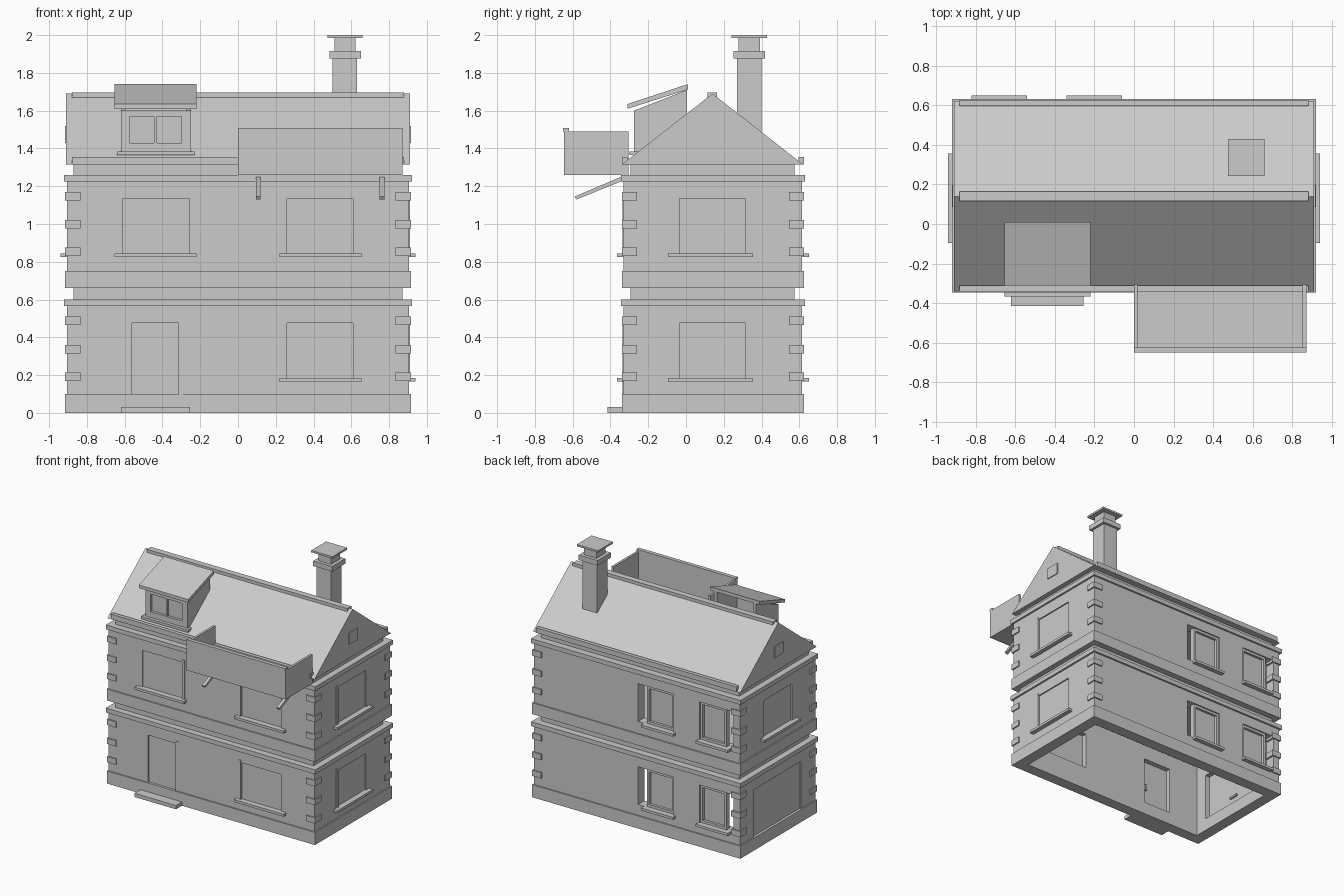
import bpy
import bmesh
from mathutils import Matrix, Vector

old = bpy.data.objects.get("Cube")
if old:
    bpy.data.objects.remove(old, do_unlink=True)

stone = bpy.data.materials.new("stone_grey")
stone.use_nodes = True
GREY = (0.6, 0.6, 0.6, 1)
stone.diffuse_color = GREY
stone.node_tree.nodes["Principled BSDF"].inputs["Base Color"].default_value = GREY


def finish(name, bm):
    bmesh.ops.recalc_face_normals(bm, faces=bm.faces)
    mesh = bpy.data.meshes.new(name)
    bm.to_mesh(mesh)
    bm.free()
    mesh.materials.append(stone)
    ob = bpy.data.objects.new(name, mesh)
    bpy.context.collection.objects.link(ob)
    return ob


def boxes(name, items):
    """One object from boxes given as (x0, x1, y0, y1, z0, z1)."""
    bm = bmesh.new()
    for x0, x1, y0, y1, z0, z1 in items:
        centre = Vector((x0 + x1, y0 + y1, z0 + z1)) / 2
        size = (abs(x1 - x0), abs(y1 - y0), abs(z1 - z0), 1)
        bmesh.ops.create_cube(bm, size=1, matrix=Matrix.Translation(centre) @ Matrix.Diagonal(size))
    return finish(name, bm)


def extrude_x(name, profile, spans):
    """Extrude a (y, z) profile along x over each span."""
    bm = bmesh.new()
    for x0, x1 in spans:
        face = bm.faces.new([bm.verts.new((x0, y, z)) for y, z in profile])
        ext = bmesh.ops.extrude_face_region(bm, geom=[face])
        moved = [v for v in ext["geom"] if isinstance(v, bmesh.types.BMVert)]
        bmesh.ops.translate(bm, verts=moved, vec=(x1 - x0, 0, 0))
    return finish(name, bm)


# Wall faces: half width, front, back, thickness
W, F, B, T = 0.905, -0.33, 0.615, 0.08


def on_wall(side, u0, u1, d0, d1, z0, z1):
    """Box on a wall: u along it, d inward from its outer face."""
    if side == "front":
        return (u0, u1, F + d0, F + d1, z0, z1)
    if side == "back":
        return (u0, u1, B - d0, B - d1, z0, z1)
    s = 1 if side == "right" else -1
    return (s * (W - d0), s * (W - d1), u0, u1, z0, z1)


def ring(over, thick, z0, z1):
    """Four boxes running round the house, projecting by over."""
    x, f, b = W + over, F - over, B + over
    return [(-x, x, f, f + thick, z0, z1), (-x, x, b - thick, b, z0, z1),
            (-x, -x + thick, f + thick, b - thick, z0, z1),
            (x - thick, x, f + thick, b - thick, z0, z1)]


def wall(side, z0, z1, openings):
    """Wall pieces left around (u0, u1, bottom, top) openings."""
    start, end = (-W, W) if side in ("front", "back") else (F + T, B - T)
    parts, u = [], start
    for a, b, low, high in sorted(openings):
        parts.append(on_wall(side, u, a, 0, T, z0, z1))
        parts.append(on_wall(side, a, b, 0, T, high, z1))
        if low > z0:
            parts.append(on_wall(side, a, b, 0, T, z0, low))
        u = b
    parts.append(on_wall(side, u, end, 0, T, z0, z1))
    return parts


def storey(tag, base, ground):
    sill, head = base + 0.185, base + 0.475
    foot = base + (0.1 if ground else 0.09)
    top = base + 0.565
    boxes(tag + "_plinth", ring(0.01, 0.09, base, foot))
    boxes(tag + "_cornice", ring(0.015, 0.09, top, top + 0.035))
    boxes(tag + "_recessed_band", [(-0.87, 0.87, F + 0.035, B - 0.04, top + 0.03, top + 0.1)])

    # Openings with the panel that fills each one
    left = (-0.15, 0.44, foot, head) if ground else (-0.035, 0.315, sill, head)
    door = (-0.56, -0.315, foot, head) if ground else (-0.61, -0.26, sill, head)
    full = {"front": [door, (0.26, 0.61, sill, head)],
            "right": [(-0.035, 0.315, sill, head)], "left": [left]}
    walls, panels = [], []
    for side, openings in full.items():
        walls += wall(side, foot, top, openings)
        panels += [on_wall(side, a, b, 0.01, 0.04, lo, hi) for a, b, lo, hi in openings]
    walls += wall("back", foot, top, [(-0.32, -0.01, sill, head + 0.01),
                                      (-0.85, -0.55, sill, head + 0.01)])
    boxes(tag + "_walls", walls)
    boxes(tag + "_window_and_door_panels", panels)

    # Narrow framed rear windows, leaving an open slot beside each
    frames = []
    for a, b in ((-0.32, -0.08), (-0.78, -0.55)):
        frames.append(on_wall("back", a, b, 0.03, 0.05, sill, head + 0.01))
        for u in (a, b - 0.02):
            frames.append(on_wall("back", u, u + 0.02, 0.01, 0.05, sill, head + 0.01))
        for z in (sill, head - 0.01):
            frames.append(on_wall("back", a, b, 0.01, 0.05, z, z + 0.02))
    boxes(tag + "_rear_windows", frames)

    # Sills
    sills = [("front", 0.22, 0.655), ("right", -0.095, 0.355),
             ("back", -0.34, -0.06), ("back", -0.82, -0.54)]
    if not ground:
        sills += [("front", -0.655, -0.22), ("left", -0.095, 0.355)]
    boxes(tag + "_sills", [on_wall(s, a, b, -0.035, 0.02, sill - 0.02, sill) for s, a, b in sills])

    # Slim jamb strips
    jambs = [("front", 0.235, 0.258, sill), ("right", -0.06, -0.037, sill)]
    jambs.append(("front", -0.313, -0.29, foot) if ground else ("front", -0.258, -0.235, sill))
    boxes(tag + "_jambs", [on_wall(s, a, b, -0.005, 0.01, z, head + 0.02) for s, a, b, z in jambs])

    # Corner quoins
    quoins = []
    for z in (base + 0.17, base + 0.315, base + 0.465):
        for x in (-W - 0.01, W - 0.07):
            for y in (F - 0.01, B - 0.07):
                quoins.append((x, x + 0.08, y, y + 0.08, z, z + 0.045))
    boxes(tag + "_quoins", quoins)


storey("ground_floor", 0, True)
storey("upper_floor", 0.66, False)

# Door step and inside handles
boxes("door_step", [(-0.62, -0.255, -0.415, F, 0, 0.03)])
boxes("door_handles", [on_wall("front", -0.36, -0.345, 0.04, 0.055, 0.23, 0.28),
                       on_wall("left", 0.1, 0.18, 0.04, 0.055, 0.17, 0.185)])

# Main roof, ridge, gutters and gable vents
extrude_x("main_roof", [(-0.34, 1.315), (0.62, 1.315), (0.14, 1.69)], [(-0.91, 0.91)])
boxes("ridge_cap", [(-0.88, 0.88, 0.115, 0.165, 1.665, 1.695)])
boxes("gutters", [(-0.88, 0.88, -0.34, -0.31, 1.315, 1.355),
                  (-0.88, 0.88, 0.595, 0.625, 1.315, 1.355)])
boxes("gable_vents", [(s * 0.9, s * 0.917, 0.085, 0.195, 1.43, 1.52) for s in (-1, 1)])

# Dormer: cheeks, front frame, glazing, sill and sloping roof
extrude_x("dormer_cheeks", [(-0.275, 1.36), (-0.275, 1.6), (0.005, 1.71), (0.005, 1.58)],
          [(-0.62, -0.595), (-0.275, -0.25)])
boxes("dormer_front", [(-0.62, -0.575, -0.275, -0.245, 1.38, 1.6),
                       (-0.3, -0.25, -0.275, -0.245, 1.38, 1.6),
                       (-0.575, -0.3, -0.275, -0.245, 1.38, 1.43),
                       (-0.575, -0.3, -0.275, -0.245, 1.57, 1.6)])
boxes("dormer_window", [(-0.575, -0.3, -0.255, -0.245, 1.43, 1.57),
                        (-0.445, -0.43, -0.268, -0.25, 1.43, 1.57)])
boxes("dormer_sill", [(-0.64, -0.23, -0.3, -0.25, 1.365, 1.385)])
extrude_x("dormer_roof", [(-0.31, 1.61), (-0.31, 1.635), (0.01, 1.74), (0.01, 1.712)],
          [(-0.655, -0.22)])

# Balcony: floor, parapets, lip and slanted struts
boxes("balcony", [(0, 0.87, -0.645, -0.305, 1.26, 1.275),
                  (0, 0.87, -0.645, -0.62, 1.275, 1.49),
                  (0, 0.018, -0.62, -0.305, 1.275, 1.49),
                  (0.852, 0.87, -0.62, -0.305, 1.275, 1.49)])
boxes("balcony_lip", [(0, 0.87, -0.65, -0.62, 1.49, 1.507)])
extrude_x("balcony_struts", [(-0.59, 1.145), (-0.58, 1.13), (-0.32, 1.235), (-0.32, 1.26)],
          [(0.095, 0.12), (0.75, 0.775)])

# Chimney: shaft, band, vented neck and cap
extrude_x("chimney_shaft", [(0.27, 1.51), (0.4, 1.48), (0.4, 1.875), (0.27, 1.875)], [(0.5, 0.63)])
cx, cy = 0.567, 0.335
boxes("chimney_top", [(cx - r, cx + r, cy - r, cy + r, z0, z1) for r, z0, z1 in
                      ((0.083, 1.875, 1.915), (0.056, 1.915, 1.985), (0.093, 1.985, 2.0))])
